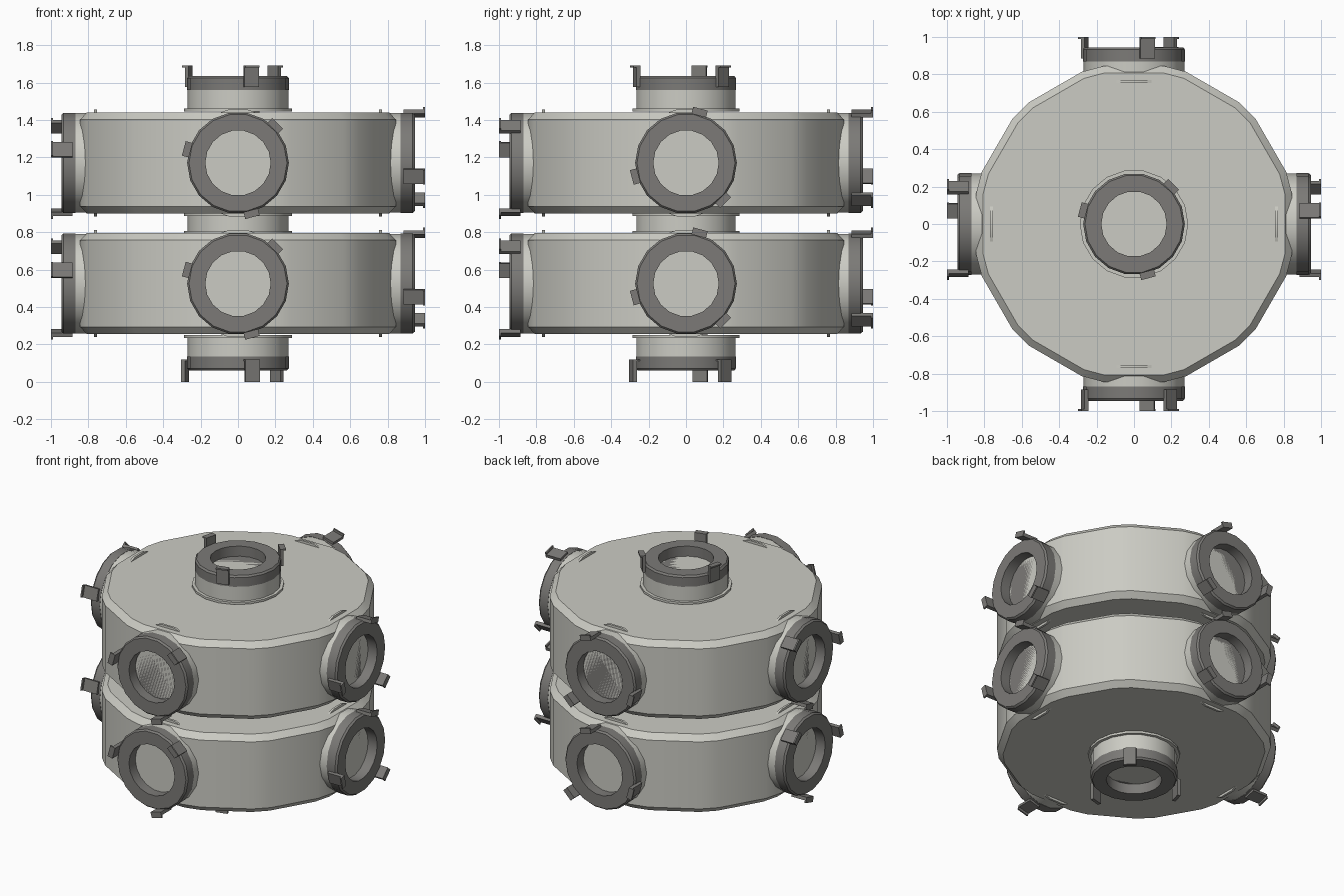
import bpy, bmesh, math
from mathutils import Matrix, Vector

cube = bpy.data.objects.get("Cube")
if cube:
    bpy.data.objects.remove(cube)


def material(name, colour):
    m = bpy.data.materials.new(name)
    m.use_nodes = True
    m.diffuse_color = (*colour, 1)
    m.node_tree.nodes["Principled BSDF"].inputs["Base Color"].default_value = (*colour, 1)
    return m


LIGHT = material("light_grey", (0.60, 0.60, 0.55))
DARK = material("dark_grey", (0.20, 0.195, 0.185))


def finish(bm, name, mat, matrix, smooth=True):
    """Turn a bmesh into a named, coloured, placed object."""
    bmesh.ops.recalc_face_normals(bm, faces=bm.faces)
    mesh = bpy.data.meshes.new(name)
    bm.to_mesh(mesh)
    bm.free()
    mesh.materials.append(mat)
    ob = bpy.data.objects.new(name, mesh)
    ob.matrix_world = matrix
    bpy.context.collection.objects.link(ob)
    if smooth:
        bpy.ops.object.select_all(action='DESELECT')
        ob.select_set(True)
        bpy.context.view_layer.objects.active = ob
        bpy.ops.object.shade_smooth_by_angle(angle=math.radians(30))
    return ob


def lathe(name, profile, angles, mat, matrix):
    """Stack rings of (radius, height) over the given angles, capping both ends."""
    bm = bmesh.new()
    rings = [[bm.verts.new((r * math.cos(a), r * math.sin(a), z)) for a in angles]
             for r, z in profile]
    n = len(angles)
    for low, high in zip(rings, rings[1:]):
        for i in range(n):
            j = (i + 1) % n
            bm.faces.new((low[i], low[j], high[j], high[i]))
    bm.faces.new(rings[0][::-1])
    bm.faces.new(rings[-1])
    return finish(bm, name, mat, matrix)


# Twelve-sided drum outline with clipped corners, and round outline for ports
DRUM = [math.radians(30 * k + s) for k in range(12) for s in (-11, 11)]
ROUND = [math.tau * k / 18 for k in range(18)]


def box(bm, r0, r1, z0, z1, width, angle):
    size = Matrix.Diagonal((r1 - r0, width, z1 - z0, 1))
    place = Matrix.Translation(((r0 + r1) / 2, 0, (z0 + z1) / 2))
    bmesh.ops.create_cube(bm, size=1, matrix=Matrix.Rotation(angle, 4, 'Z') @ place @ size)


def port(name, matrix, start, reversed_latches=False):
    """Docking port: base flange, collar, recessed ring and three latches."""
    lathe(name + "_collar", [(0.29, -0.19), (0.29, -0.175), (0.27, -0.175), (0.27, -0.07)],
          ROUND, LIGHT, matrix)
    lathe(name + "_ring", [(0.272, -0.075), (0.272, -0.012), (0.262, 0), (0.175, 0),
                           (0.175, -0.07)], ROUND, DARK, matrix)
    bm = bmesh.new()
    for k in range(3):
        a = math.radians(start + 120 * k)
        if reversed_latches:
            box(bm, 0.283, 0.305, -0.06, 0.06, 0.08, a)
            box(bm, 0.26, 0.29, -0.06, -0.05, 0.08, a)
        else:
            box(bm, 0.262, 0.284, -0.06, 0.055, 0.08, a)
            box(bm, 0.28, 0.3, 0.045, 0.055, 0.08, a)
    finish(bm, name + "_latches", DARK, matrix, smooth=False)


def frame(across, up, out, origin):
    """Matrix whose local x, y, z run along the given directions."""
    m = Matrix((across, up, out)).transposed().to_4x4()
    m.translation = Vector(origin)
    return m


# Two drums, each with four side ports
for level, z in (("lower", 0.525), ("upper", 1.17)):
    lathe(level + "_drum", [(0.823, -0.27), (0.86, -0.232), (0.86, 0.232), (0.823, 0.27)],
          DRUM, LIGHT, Matrix.Translation((0, 0, z)))
    for k, side in enumerate(("right", "front", "left", "back")):
        t = math.pi + k * math.pi / 2
        out = Vector((round(math.cos(t)), round(math.sin(t)), 0))
        up = Vector((0, 0, 1))
        port(f"{level}_{side}_port", frame(up.cross(out), up, out, out * 0.945 + up * z),
             45 if side in ("front",) else {"right": 15, "left": 75, "back": 105}[side])

# Connecting neck between the drums
lathe("neck", [(0.29, -0.06), (0.29, -0.04), (0.27, -0.04), (0.27, 0.04), (0.29, 0.04),
               (0.29, 0.06)], ROUND, LIGHT, Matrix.Translation((0, 0, 0.847)))

# End ports on top and underneath
port("top_port", Matrix.Translation((0, 0, 1.635)), 45)
port("bottom_port", frame((1, 0, 0), (0, -1, 0), (0, 0, -1), (0, 0, 0.06)), 75, True)
